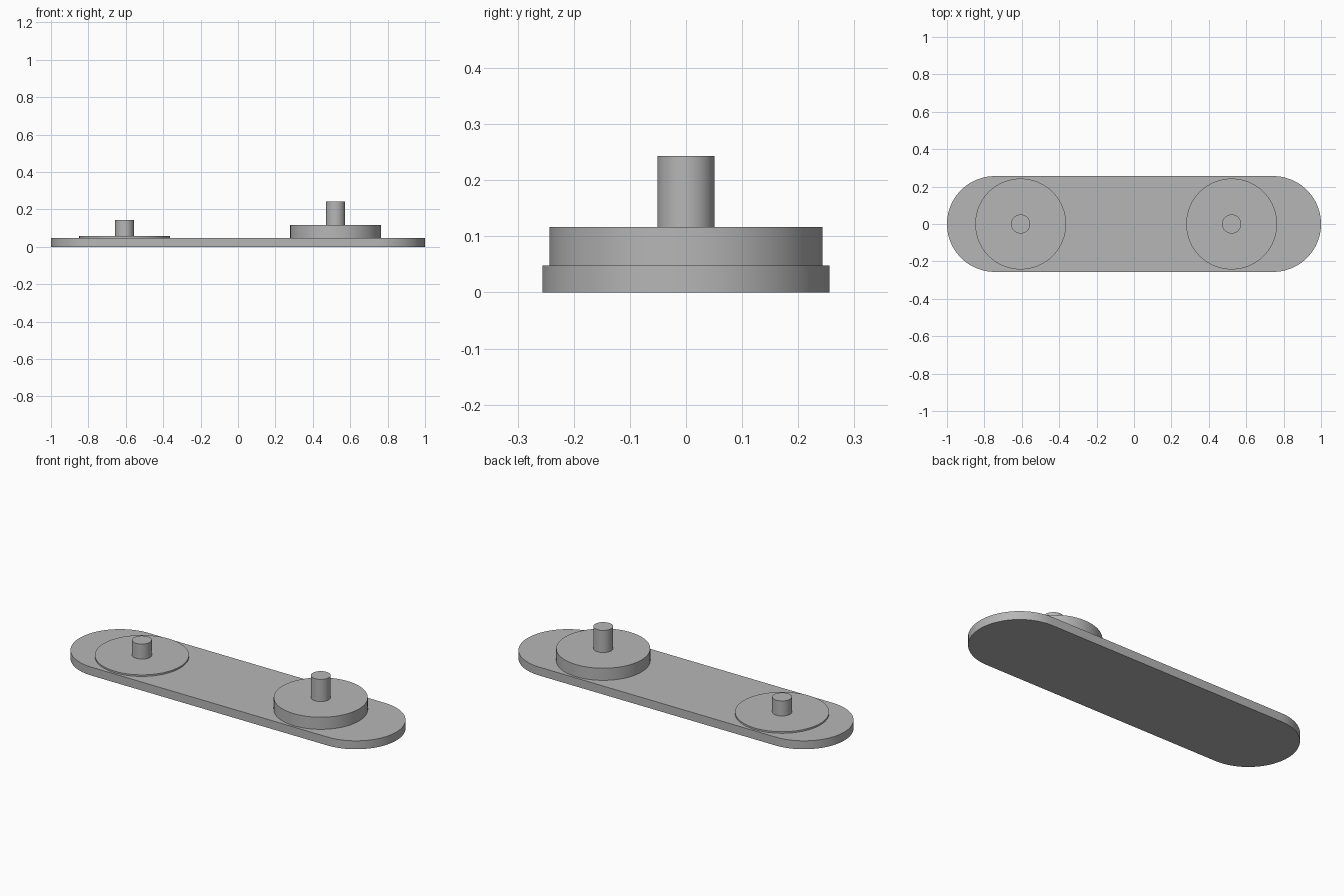
import bpy
import bmesh
from math import cos, sin, pi, radians

old = bpy.data.objects.get("Cube")
if old:
    bpy.data.objects.remove(old, do_unlink=True)

grey = bpy.data.materials.new("plain_grey")
grey.use_nodes = True
colour = (0.47, 0.47, 0.47, 1)
grey.diffuse_color = colour
grey.node_tree.nodes["Principled BSDF"].inputs["Base Color"].default_value = colour


def prism(name, outline, z0, z1):
    """Extrude a flat outline from z0 to z1, with smooth walls and sharp rims."""
    bm = bmesh.new()
    face = bm.faces.new([bm.verts.new((x, y, z0)) for x, y in outline])
    result = bmesh.ops.extrude_face_region(bm, geom=[face], use_keep_orig=True)
    top = [v for v in result["geom"] if isinstance(v, bmesh.types.BMVert)]
    bmesh.ops.translate(bm, verts=top, vec=(0, 0, z1 - z0))
    bmesh.ops.recalc_face_normals(bm, faces=bm.faces)
    mesh = bpy.data.meshes.new(name)
    bm.to_mesh(mesh)
    bm.free()
    mesh.materials.append(grey)
    obj = bpy.data.objects.new(name, mesh)
    bpy.context.collection.objects.link(obj)
    bpy.ops.object.select_all(action="DESELECT")
    obj.select_set(True)
    bpy.context.view_layer.objects.active = obj
    bpy.ops.object.shade_smooth_by_angle(angle=radians(30))


def arc(cx, radius, start, sweep, steps):
    return [(cx + radius * cos(start + sweep * i / steps),
             radius * sin(start + sweep * i / steps)) for i in range(steps + 1)]


def cylinder(name, cx, radius, z0, z1):
    prism(name, arc(cx, radius, 0, 2 * pi, 64)[:-1], z0, z1)


# Base plate with round ends
end = 0.256
plate_top = 0.048
prism("base_plate",
      arc(1 - end, end, -pi / 2, pi, 40) + arc(end - 1, end, pi / 2, pi, 40),
      0, plate_top)

# Each side has a disc with a pin on it
for side, x, disc_top, pin_top in (("right", -0.606, 0.057, 0.143),
                                   ("left", 0.522, 0.117, 0.243)):
    cylinder(side + "_disc", x, 0.243, plate_top, disc_top)
    cylinder(side + "_pin", x, 0.051, disc_top, pin_top)
